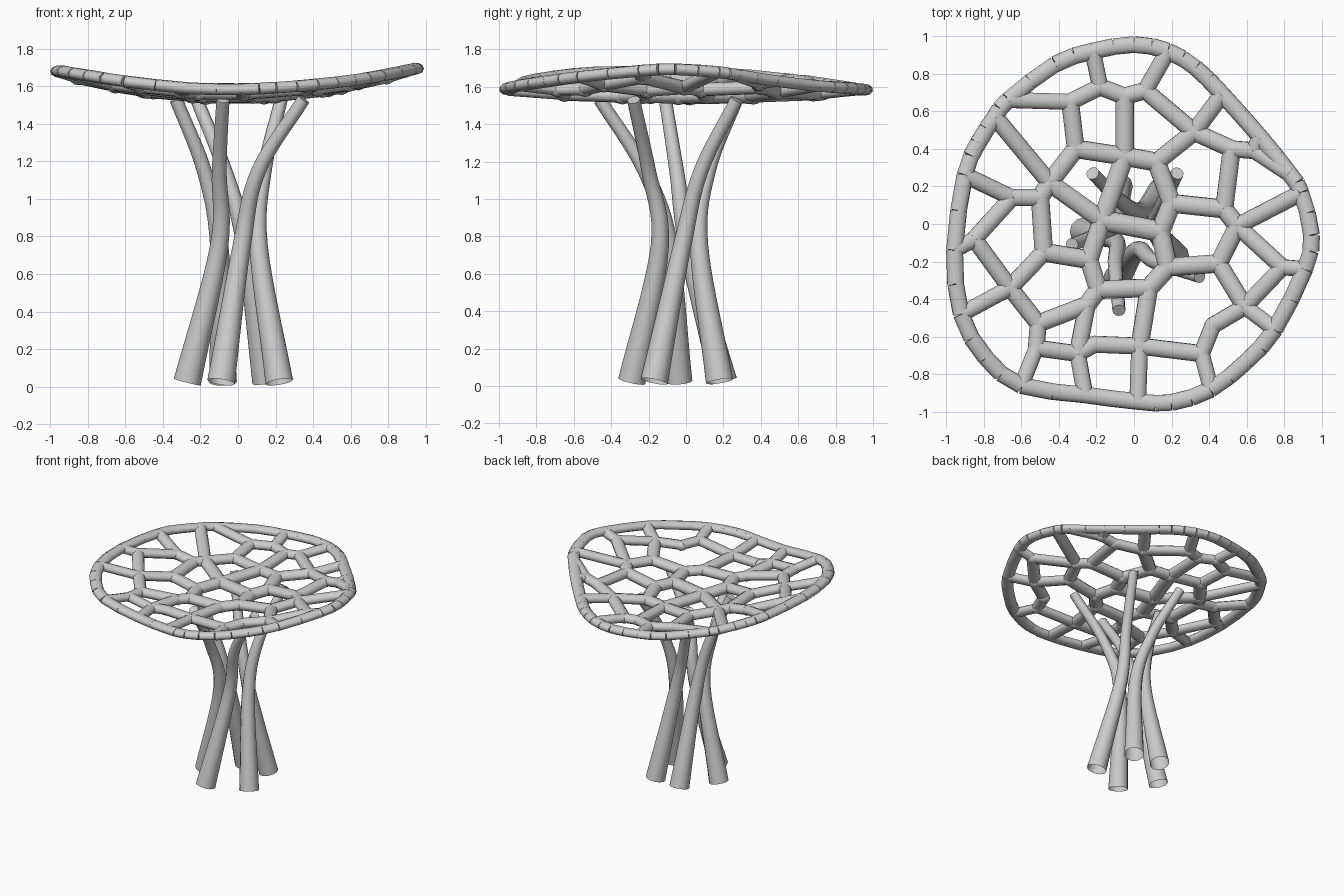
import bpy
import bmesh
import math
from mathutils import Vector

if "Cube" in bpy.data.objects:
    bpy.data.objects.remove(bpy.data.objects["Cube"])

grey = bpy.data.materials.new("light_grey")
grey.use_nodes = True
grey.diffuse_color = (0.6, 0.6, 0.6, 1)
grey.node_tree.nodes["Principled BSDF"].inputs["Base Color"].default_value = grey.diffuse_color


def dish(x, y, base=1.55):
    """Place a plan position on the shallow saddle-shaped top surface."""
    return Vector((x, y, base + 0.01 * x + 0.15 * x * x + 0.037 * y * y))


def smooth_path(points, steps, closed=False):
    """Sample a flowing curve that passes through every point."""
    count = len(points)

    def pick(i):
        if closed:
            return points[i % count]
        if i < 0:
            return 2 * points[0] - points[1]
        if i >= count:
            return 2 * points[-1] - points[-2]
        return points[i]

    path = []
    for i in range(count if closed else count - 1):
        before, start, end, after = (pick(i + k) for k in (-1, 0, 1, 2))
        for step in range(steps):
            t = step / steps
            path.append(0.5 * (2 * start + (end - before) * t
                               + (2 * before - 5 * start + 4 * end - after) * t ** 2
                               + (3 * start - before - 3 * end + after) * t ** 3))
    if not closed:
        path.append(points[-1])
    return path


def add_tube(bm, path, radii, sides, flatten=1.0, open_start=False):
    """Sweep a round or vertically flattened section along a path."""
    rings = []
    for i, point in enumerate(path):
        ahead = path[min(i + 1, len(path) - 1)] - path[max(i - 1, 0)]
        turn = Vector((0, 0, 1)).rotation_difference(ahead.normalized())
        ring = []
        for k in range(sides):
            angle = math.tau * k / sides
            offset = turn @ Vector((math.cos(angle), math.sin(angle), 0)) * radii[i]
            offset.z *= flatten
            ring.append(bm.verts.new(point + offset))
        rings.append(ring)
    for low, high in zip(rings, rings[1:]):
        for k in range(sides):
            n = (k + 1) % sides
            bm.faces.new((low[k], low[n], high[n], high[k]))
    if not open_start:
        bm.faces.new(reversed(rings[0]))
    bm.faces.new(rings[-1])


def finish(bm, name):
    """Turn the built mesh into a grey, smooth-sided object."""
    mesh = bpy.data.meshes.new(name)
    bm.to_mesh(mesh)
    bm.free()
    mesh.materials.append(grey)
    part = bpy.data.objects.new(name, mesh)
    bpy.context.collection.objects.link(part)
    bpy.ops.object.select_all(action="DESELECT")
    part.select_set(True)
    bpy.context.view_layer.objects.active = part
    bpy.ops.object.shade_smooth_by_angle(angle=math.radians(50))


# Rim control points, clockwise; each letter in spokes is the hub tied to that point
rim_plan = [
    (-.22, .92), (0, .955), (.18, .92), (.33, .83), (.47, .69), (.67, .465),
    (.83, .265), (.89, .165), (.945, -.06), (.91, -.24), (.75, -.56), (.6, -.73),
    (.41, -.88), (.2, -.95), (.02, -.945), (-.26, -.91), (-.6, -.86), (-.79, -.71),
    (-.92, -.48), (-.955, -.14), (-.9, .26), (-.83, .43), (-.74, .57), (-.67, .66),
    (-.42, .85)]
spokes = "b.d.eggs.uv.x.yIH.Enm.ka."
rim_points = [dish(*p) for p in rim_plan]

# Hubs of the cell pattern, named by single letters
hub_names = "abcdefghijklmnopqrstuvwxyzABCDEFGHIJ"
hub_plan = [
    (-.34, .65), (-.18, .73), (-.05, .68), (.06, .71), (.32, .49), (.52, .4),
    (.64, .39), (-.31, .4), (-.05, .36), (.12, .33), (-.45, .22), (-.5, .14),
    (-.65, .14), (-.85, -.08), (-.17, .02), (.14, -.04), (.2, .11), (.48, .08),
    (.55, -.01), (.45, -.21), (.79, -.23), (.59, -.44), (.42, -.54), (.36, -.69),
    (.03, -.65), (.18, -.23), (.08, -.34), (-.19, -.35), (-.24, -.19), (-.48, -.15),
    (-.66, -.34), (-.25, -.43), (-.51, -.53), (-.52, -.66), (-.3, -.69), (-.21, -.64)]
hubs = {name: dish(*p, base=1.545) for name, p in zip(hub_names, hub_plan)}
chains = ["abcdefg", "ahijqrs", "ci", "ej", "hklmnE", "ko", "io", "opq", "fr",
          "pzABCo", "lDC", "DEGFB", "GHIJyxwvus", "Ay", "FI", "zt", "stv"]


def web_radius(point):
    return 0.056 - 0.014 * point.xy.length


# Rim made of short straight pieces, wider than tall
bm = bmesh.new()
loop = smooth_path(rim_points, 2, closed=True)
for start, end in zip(loop, loop[1:] + loop[:1]):
    add_tube(bm, [start, end], [0.045, 0.045], 10, flatten=0.7)
finish(bm, "rim")

# Web of struts between hubs, and spokes out to the rim
bm = bmesh.new()
struts = [(hubs[a], hubs[b]) for chain in chains for a, b in zip(chain, chain[1:])]
struts += [(hubs[h], point) for h, point in zip(spokes, rim_points) if h != "."]
for start, end in struts:
    radius = web_radius((start + end) / 2)
    add_tube(bm, [start, end], [radius, radius], 10, flatten=0.75)
finish(bm, "web_struts")

# Rounded joints that close the gaps at the hubs and swell a little underneath
bm = bmesh.new()
for hub in hubs.values():
    ball = bmesh.ops.create_icosphere(bm, subdivisions=2, radius=web_radius(hub))
    bmesh.ops.scale(bm, verts=ball["verts"], vec=(1, 1, 0.8))
    bmesh.ops.translate(bm, verts=ball["verts"], vec=hub - Vector((0, 0, 0.005)))
finish(bm, "web_joints")

# Five twisting hollow legs: plan positions at the foot, waist, shoulder and top
leg_heights = (0.025, 0.75, 1.15, 1.53)
legs = {
    "front_left_leg": [(-.09, -.29), (.02, -.14), (.11, -.2), (.35, -.28)],
    "back_left_leg": [(.22, -.17), (.11, -.02), (.14, .08), (.23, .27)],
    "back_right_leg": [(.15, .18), (.04, .07), (-.07, .12), (-.22, .27)],
    "right_leg": [(-.08, .2), (-.1, .01), (-.18, -.05), (-.33, -.11)],
    "front_leg": [(-.27, -.04), (-.1, -.09), (-.1, -.22), (-.08, -.46)]}
for name, plan in legs.items():
    points = [Vector((x, y, z)) for (x, y), z in zip(plan, leg_heights)]
    path = smooth_path(points, 7)
    radii = [0.035 + 0.04 * (1 - p.z / leg_heights[-1]) ** 1.6 for p in path]
    bm = bmesh.new()
    add_tube(bm, path, radii, 12, open_start=True)
    finish(bm, name)
